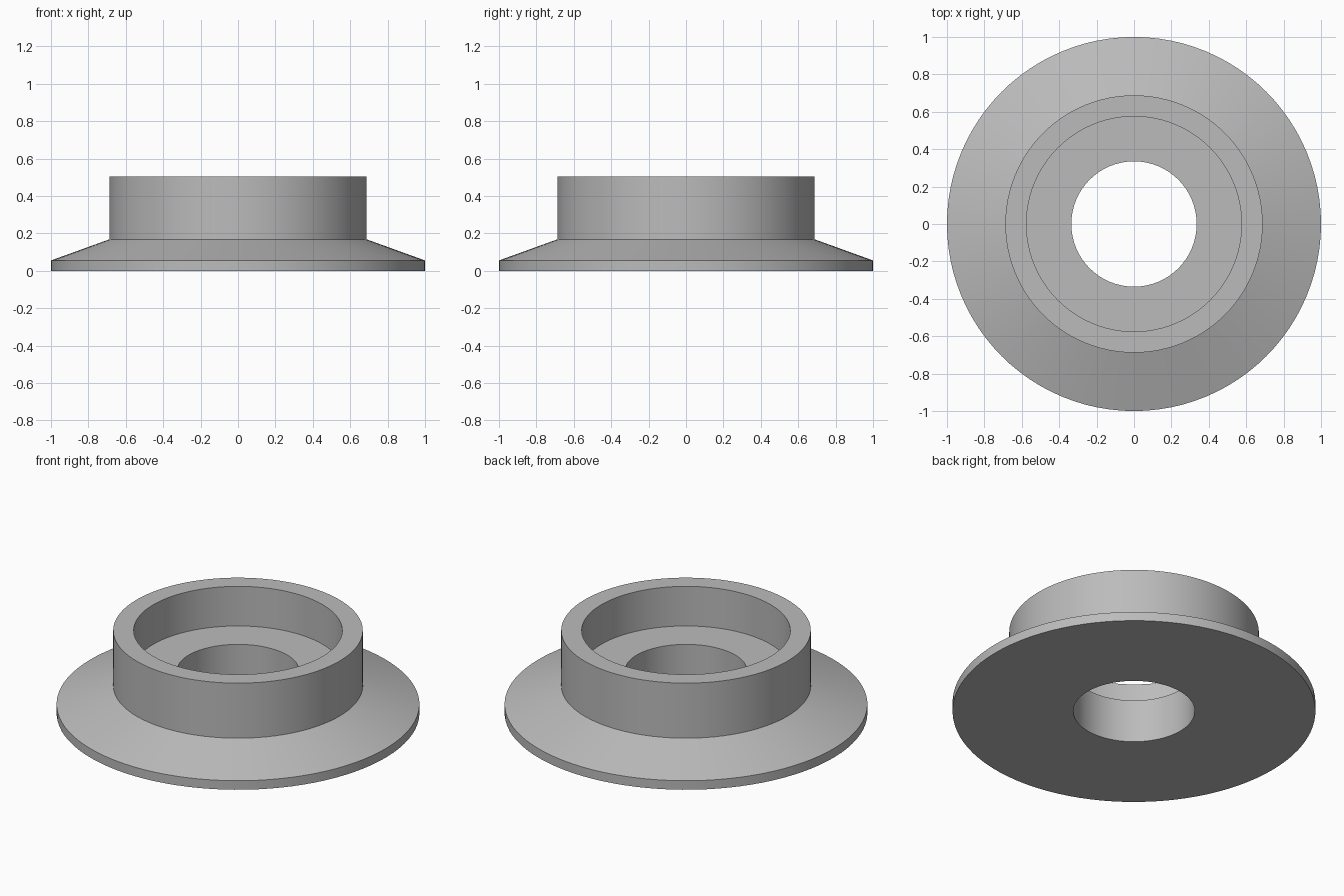
import bpy
import bmesh
import math

cube = bpy.data.objects.get("Cube")
if cube:
    bpy.data.objects.remove(cube, do_unlink=True)

# Plain grey material
grey = bpy.data.materials.new("grey")
grey.use_nodes = True
colour = (0.5, 0.5, 0.5, 1)
grey.diffuse_color = colour
grey.node_tree.nodes["Principled BSDF"].inputs["Base Color"].default_value = colour

# Closed cross-section (radius, height): flange, sloped shoulder, collar, pocket, bore
profile = [(0.335, 0), (1, 0), (1, 0.055), (0.688, 0.168), (0.688, 0.503),
           (0.575, 0.503), (0.575, 0.262), (0.335, 0.262)]

# Revolve the section around the vertical axis
bm = bmesh.new()
verts = [bm.verts.new((r, 0, z)) for r, z in profile]
edges = [bm.edges.new((v, verts[i - 1])) for i, v in enumerate(verts)]
bmesh.ops.spin(bm, geom=verts + edges, cent=(0, 0, 0), axis=(0, 0, 1),
               angle=math.tau, steps=96, use_merge=True)
bmesh.ops.remove_doubles(bm, verts=bm.verts, dist=0.0001)
bmesh.ops.recalc_face_normals(bm, faces=bm.faces)
mesh = bpy.data.meshes.new("flanged_collar")
bm.to_mesh(mesh)
bm.free()
mesh.materials.append(grey)

collar = bpy.data.objects.new("flanged_collar", mesh)
bpy.context.collection.objects.link(collar)

# Smooth round walls with crisp rims
bpy.ops.object.select_all(action="DESELECT")
collar.select_set(True)
bpy.context.view_layer.objects.active = collar
bpy.ops.object.shade_smooth_by_angle(angle=math.radians(15))
